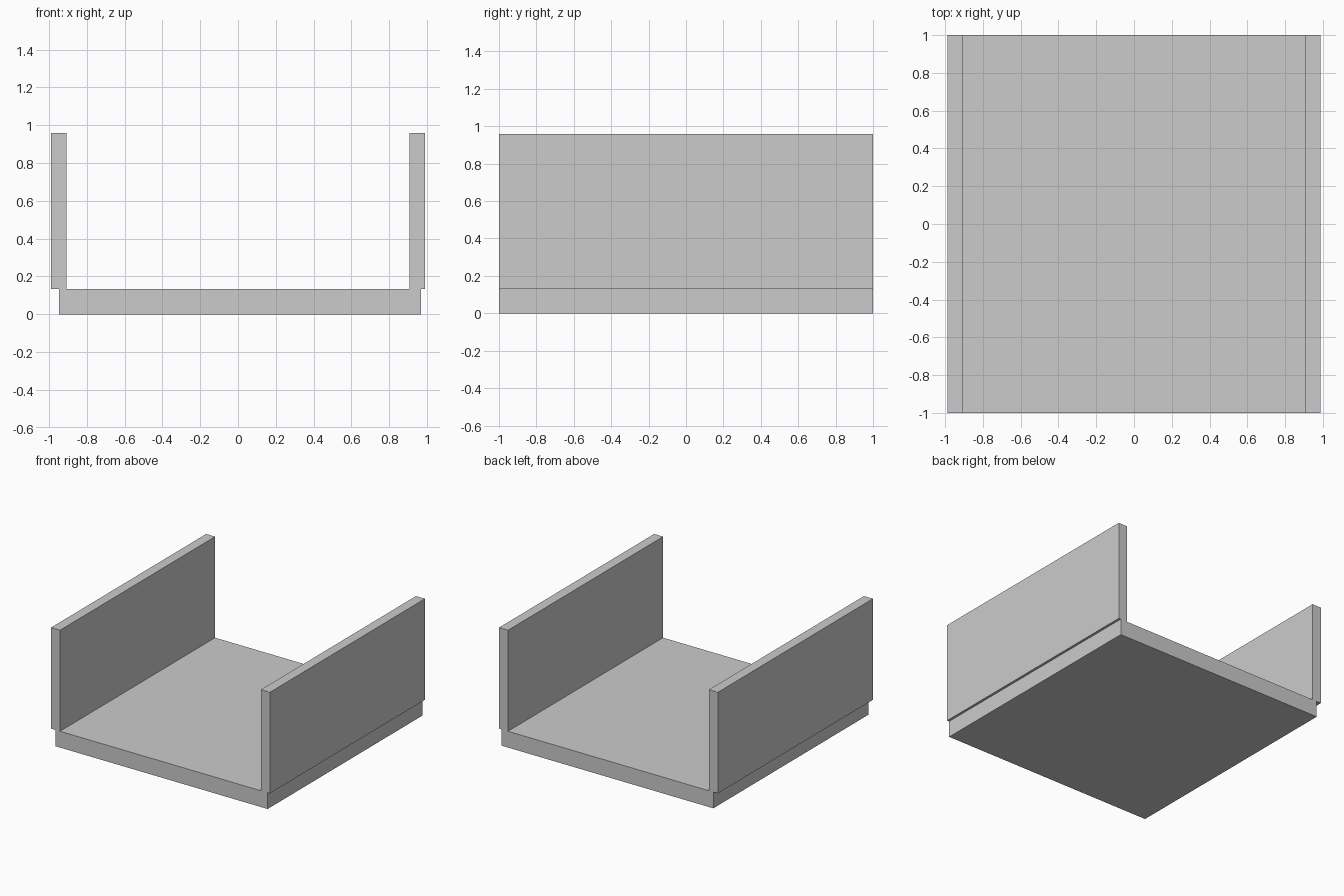
import bpy

if "Cube" in bpy.data.objects:
    bpy.data.objects.remove(bpy.data.objects["Cube"])


def box(name, lo, hi):
    """Axis-aligned box between two corners."""
    centre = [(a + b) / 2 for a, b in zip(lo, hi)]
    size = [b - a for a, b in zip(lo, hi)]
    bpy.ops.mesh.primitive_cube_add(size=1, location=centre)
    obj = bpy.context.object
    obj.name = name
    obj.scale = size
    bpy.ops.object.transform_apply(location=False, rotation=False, scale=True)
    return obj


BASE_TOP = 0.133
WALL_TOP = 0.958
OUTER, INNER = 0.988, 0.907

# Floor slab, set slightly off centre under the walls
box("floor_slab", (-0.947, -1, 0), (0.968, 1, BASE_TOP))

# Side walls standing on the slab and overhanging its edges
for name, x0, x1 in (("left_wall", -OUTER, -INNER), ("right_wall", INNER, OUTER)):
    box(name, (x0, -1, BASE_TOP), (x1, 1, WALL_TOP))
